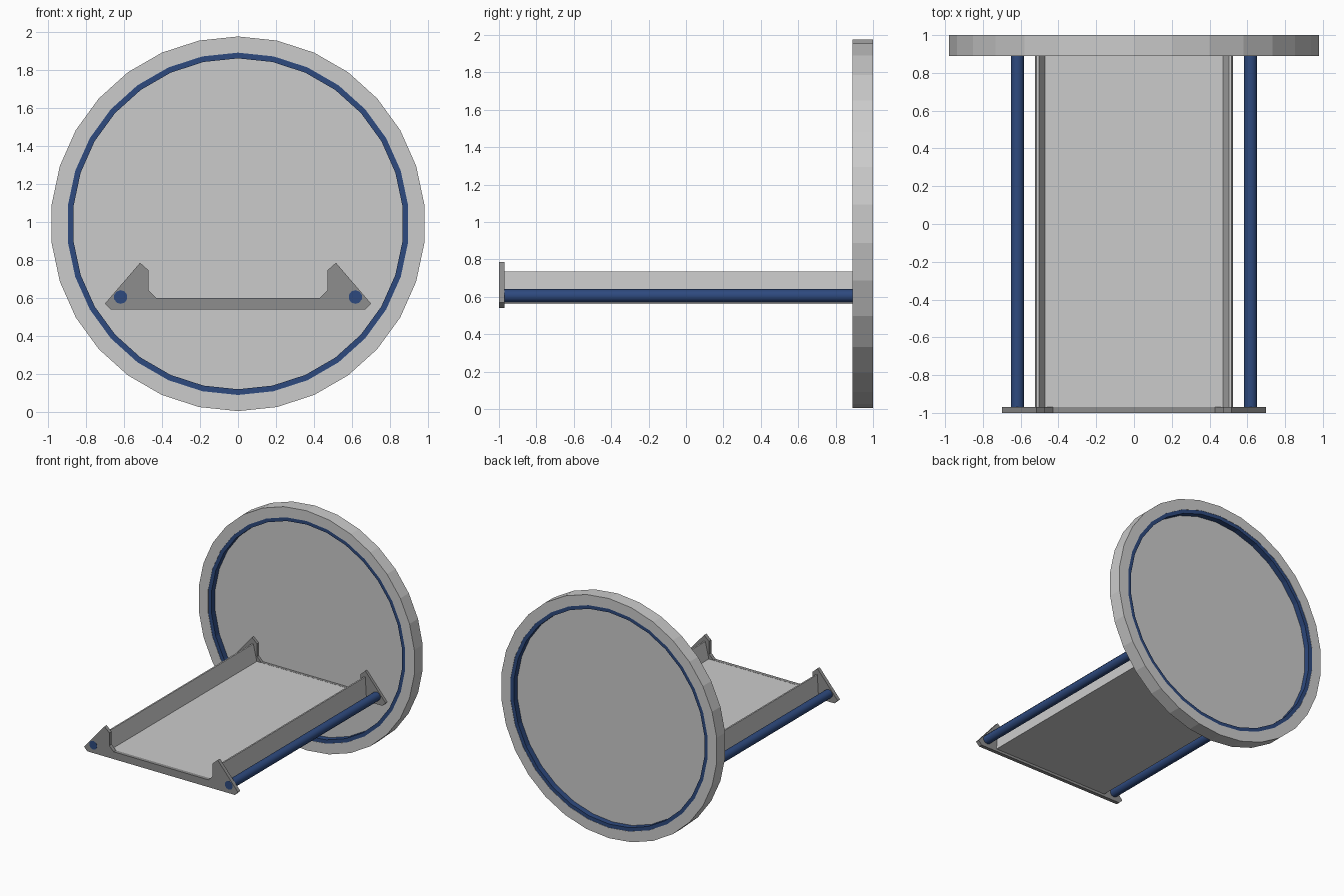
import bpy, bmesh, math

cube = bpy.data.objects.get("Cube")
if cube:
    bpy.data.objects.remove(cube)


def material(name, rgb):
    m = bpy.data.materials.new(name)
    m.use_nodes = True
    m.diffuse_color = (*rgb, 1)
    m.node_tree.nodes["Principled BSDF"].inputs["Base Color"].default_value = (*rgb, 1)
    return m


LIGHT = material("light grey", (0.60, 0.60, 0.60))
DARK = material("dark grey", (0.27, 0.27, 0.27))
BLUE = material("navy blue", (0.027, 0.068, 0.21))


def finish(name, bm, mat, smooth=False):
    bmesh.ops.recalc_face_normals(bm, faces=bm.faces[:])
    mesh = bpy.data.meshes.new(name)
    bm.to_mesh(mesh)
    bm.free()
    mesh.materials.append(mat)
    obj = bpy.data.objects.new(name, mesh)
    bpy.context.collection.objects.link(obj)
    if smooth:
        bpy.ops.object.select_all(action='DESELECT')
        obj.select_set(True)
        bpy.context.view_layer.objects.active = obj
        bpy.ops.object.shade_smooth_by_angle(angle=math.radians(50))
    return obj


def extrude(name, outline, y0, y1, mat, smooth=False):
    """Prism from an (x, z) outline running from y0 to y1."""
    bm = bmesh.new()
    face = bm.faces.new([bm.verts.new((x, y0, z)) for x, z in outline])
    ext = bmesh.ops.extrude_face_region(bm, geom=[face])["geom"]
    moved = [v for v in ext if isinstance(v, bmesh.types.BMVert)]
    bmesh.ops.translate(bm, verts=moved, vec=(0, y1 - y0, 0))
    return finish(name, bm, mat, smooth)


def circle(cx, cz, r, sides):
    return [(cx + r * math.sin(2 * math.pi * i / sides),
             cz + r * math.cos(2 * math.pi * i / sides)) for i in range(sides)]


def ring(name, outer, inner, y0, y1, mat):
    """Hollow faceted band around the wheel centre."""
    bm = bmesh.new()
    loops = [[bm.verts.new((x, y, z)) for x, z in circle(0, CENTRE, r, SIDES)]
             for r, y in ((outer, y0), (outer, y1), (inner, y1), (inner, y0))]
    for k in range(4):
        a, b = loops[k], loops[(k + 1) % 4]
        for i in range(SIDES):
            j = (i + 1) % SIDES
            bm.faces.new((a[i], a[j], b[j], b[i]))
    return finish(name, bm, mat)


def mirrored(half):
    """Close a right-hand half outline by reflecting it in x."""
    return half + [(-x, z) for x, z in reversed(half)]


SIDES, CENTRE = 30, 0.99

# Round end: rim, blue liner and thin recessed panel
ring("end_rim", 0.985, 0.90, 0.89, 1.0, LIGHT)
ring("rim_liner", 0.902, 0.87, 0.892, 0.998, BLUE)
extrude("end_panel", circle(0, CENTRE, 0.885, SIDES), 0.94, 0.951, LIGHT)

# Shallow tray with tapered side walls
tray = mirrored([(0.525, 0.56), (0.515, 0.735), (0.503, 0.735), (0.472, 0.599)])
extrude("tray", tray, -0.995, 0.945, LIGHT)

# Cradle brackets at both ends of the tray
bracket = mirrored([(0.67, 0.54), (0.70, 0.57), (0.515, 0.785), (0.47, 0.745),
                    (0.47, 0.64), (0.43, 0.60)])
extrude("front_bracket", bracket, -1.0, -0.97, DARK)
extrude("rear_bracket", bracket, 0.918, 0.948, DARK)

# Side rods
for side, s in (("left", 1), ("right", -1)):
    extrude(side + "_rod", circle(s * 0.617, 0.605, 0.036, 10), -1.001, 0.947, BLUE, True)
